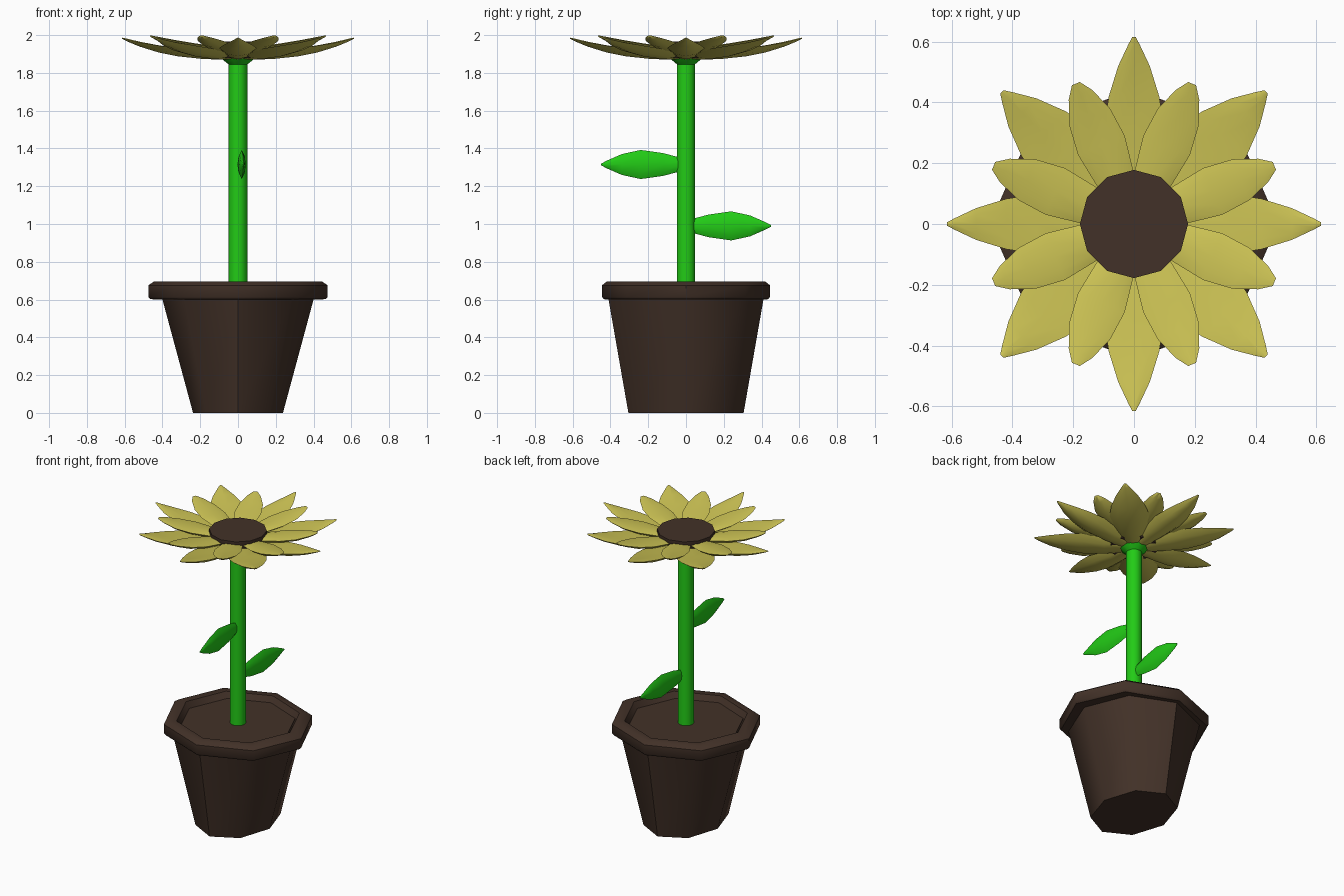
import bpy, bmesh
from math import sin, cos, pi, radians
from mathutils import Matrix

cube = bpy.data.objects.get("Cube")
if cube:
    bpy.data.objects.remove(cube, do_unlink=True)


def material(name, rgb):
    m = bpy.data.materials.new(name)
    m.use_nodes = True
    m.diffuse_color = (*rgb, 1)
    m.node_tree.nodes["Principled BSDF"].inputs["Base Color"].default_value = (*rgb, 1)
    return m


BROWN = material("dark_brown", (0.055, 0.031, 0.021))
YELLOW = material("petal_yellow", (0.61, 0.55, 0.09))
GREEN = material("leaf_green", (0.016, 0.6, 0.008))


def skin(name, rings, mat, matrix=Matrix(), sharp=40):
    """Join equal rings of points into a closed, capped tube."""
    bm = bmesh.new()
    loops = [[bm.verts.new(p) for p in ring] for ring in rings]
    n = len(loops[0])
    for a, b in zip(loops, loops[1:]):
        for i in range(n):
            j = (i + 1) % n
            bm.faces.new((a[i], a[j], b[j], b[i]))
    bm.faces.new(loops[0][::-1])
    bm.faces.new(loops[-1])
    bm.transform(matrix)
    bmesh.ops.recalc_face_normals(bm, faces=bm.faces)
    mesh = bpy.data.meshes.new(name)
    bm.to_mesh(mesh)
    bm.free()
    mesh.materials.append(mat)
    mesh.shade_smooth()
    mesh.set_sharp_from_angle(angle=radians(sharp))
    obj = bpy.data.objects.new(name, mesh)
    bpy.context.collection.objects.link(obj)
    return obj


def turned(name, profile, sides, mat, sharp=40):
    """Profile of (z, x radius, y radius) turned around the z axis."""
    angles = [2 * pi * i / sides for i in range(sides)]
    rings = [[(rx * cos(a), ry * sin(a), z) for a in angles] for z, rx, ry in profile]
    return skin(name, rings, mat, sharp=sharp)


def blade(name, stations, mat, matrix, width=1.0, sharp=60):
    """Lens-shaped blade along +y; stations are (y, z, half width, half thickness, cup)."""
    section = [(-1, 0), (-0.6, 0.75), (0, 1), (0.6, 0.75),
               (1, 0), (0.6, -0.75), (0, -1), (-0.6, -0.75)]
    rings = [[(u * w * width, y, z + v * t + c * u * u) for u, v in section]
             for y, z, w, t, c in stations]
    return skin(name, rings, mat, matrix, sharp)


# Pot with overhanging rim
turned("pot", [(0, 0.238, 0.305), (0.6, 0.40, 0.41), (0.602, 0.465, 0.435),
               (0.615, 0.475, 0.445), (0.675, 0.475, 0.445), (0.695, 0.445, 0.42),
               (0.695, 0.39, 0.375), (0.655, 0.365, 0.355)], 8, BROWN, 46)
turned("soil", [(0.64, 0.37, 0.36), (0.658, 0.36, 0.35)], 8, BROWN)

# Stem and the cup under the flower
turned("stem", [(0.62, 0.05, 0.05), (1.86, 0.05, 0.05)], 10, GREEN)
turned("flower_cup", [(1.845, 0.05, 0.05), (1.865, 0.075, 0.075), (1.89, 0.1, 0.1)], 10, GREEN)

# Two upright leaves on opposite sides
leaf = [(0.03, 0.01, 0.036, 0.012, 0), (0.12, 0.015, 0.06, 0.018, 0),
        (0.24, 0.02, 0.077, 0.02, 0), (0.34, 0.025, 0.055, 0.016, 0),
        (0.42, 0.028, 0.02, 0.008, 0), (0.45, 0.03, 0.004, 0.003, 0)]
upright = Matrix.Rotation(pi / 2, 4, 'Y')
blade("upper_leaf", leaf, GREEN,
      Matrix.Translation((0, 0, 1.315)) @ Matrix.Scale(-1, 4, (0, 1, 0)) @ upright, sharp=30)
blade("lower_leaf", leaf, GREEN, Matrix.Translation((0, 0, 0.99)) @ upright, sharp=30)

# Two rings of eight petals; the diagonal outer ones are broader
outer = [(0.04, 1.885, 0.04, 0.015, 0), (0.18, 1.893, 0.075, 0.02, 0.015),
         (0.32, 1.908, 0.098, 0.02, 0.022), (0.42, 1.926, 0.083, 0.018, 0.018),
         (0.52, 1.952, 0.052, 0.013, 0.008), (0.59, 1.975, 0.019, 0.007, 0.002),
         (0.615, 1.984, 0.006, 0.003, 0)]
inner = [(0.04, 1.91, 0.04, 0.015, 0), (0.17, 1.925, 0.066, 0.02, 0.012),
         (0.28, 1.938, 0.083, 0.02, 0.015), (0.38, 1.957, 0.073, 0.017, 0.012),
         (0.46, 1.98, 0.042, 0.01, 0.006), (0.5, 1.994, 0.014, 0.004, 0.002)]
for i in range(8):
    turn = Matrix.Rotation(i * pi / 4, 4, 'Z')
    blade("outer_petal", outer, YELLOW, turn, 1.25 if i % 2 else 1.0)
    blade("inner_petal", inner, YELLOW, turn @ Matrix.Rotation(pi / 8, 4, 'Z'))

# Seed disc in the middle of the flower
turned("seed_disc", [(1.88, 0.15, 0.15), (1.93, 0.178, 0.178), (1.965, 0.178, 0.178)], 12, BROWN)
